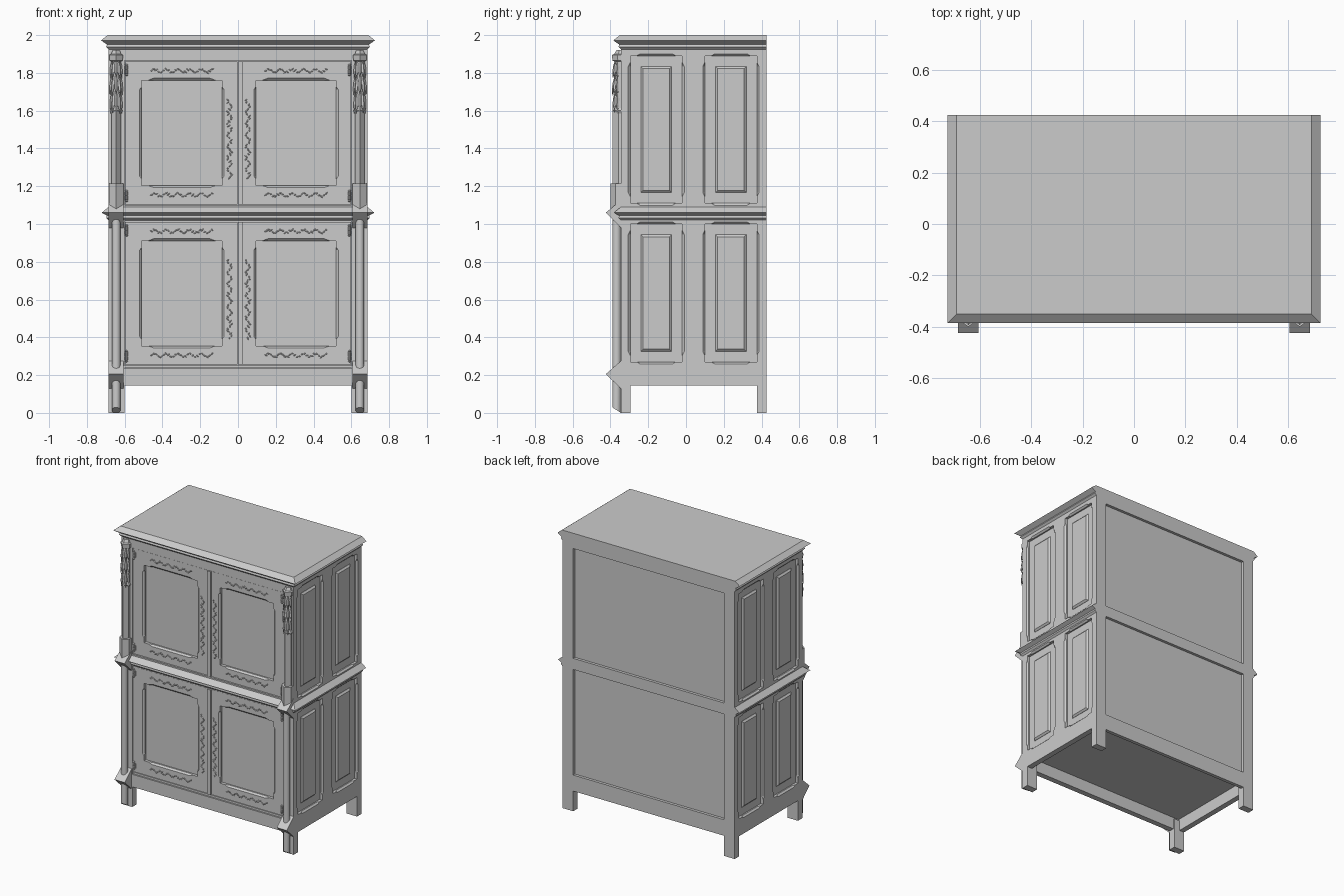
import bpy, bmesh, math, random
from mathutils import Vector

if "Cube" in bpy.data.objects:
    bpy.data.objects.remove(bpy.data.objects["Cube"])

random.seed(4)


def finish(name, bm):
    bmesh.ops.recalc_face_normals(bm, faces=bm.faces)
    me = bpy.data.meshes.new(name)
    bm.to_mesh(me)
    bm.free()
    ob = bpy.data.objects.new(name, me)
    bpy.context.collection.objects.link(ob)
    return ob


def loft(bm, rings):
    """Closed skin through equal-length rings of points."""
    vs = [[bm.verts.new(p) for p in r] for r in rings]
    n = len(vs[0])
    for a, b in zip(vs, vs[1:]):
        for i in range(n):
            bm.faces.new((a[i], a[(i + 1) % n], b[(i + 1) % n], b[i]))
    bm.faces.new(vs[0][::-1])
    bm.faces.new(vs[-1])


def add_box(bm, x0, x1, y0, y1, z0, z1):
    loft(bm, [[(x0, y0, z), (x1, y0, z), (x1, y1, z), (x0, y1, z)] for z in (z0, z1)])


def box(name, *dims):
    bm = bmesh.new()
    add_box(bm, *dims)
    return finish(name, bm)


def prism(name, section, z0, z1, cx=0.0):
    bm = bmesh.new()
    loft(bm, [[(cx + x, y, z) for x, y in section] for z in (z0, z1)])
    return finish(name, bm)


def spindle(bm, a, b, u, v, t=0.1):
    """Four-sided bar along a-b, pinched at both ends (stopped chamfers, leaves)."""
    a, b, u, v = (Vector(q) for q in (a, b, u, v))
    rings = []
    for f, s in ((0, 0.05), (t, 1), (1 - t, 1), (1, 0.05)):
        c = a.lerp(b, f)
        rings.append([c + u * s, c + v * s, c - u * s, c - v * s])
    loft(bm, rings)


def cut(ob, bm):
    """Boolean subtract, then bake and drop the cutter."""
    cutter = finish("cutter", bm)
    cutter.hide_render = True
    m = ob.modifiers.new("cut", "BOOLEAN")
    m.operation, m.object, m.solver, m.use_self = "DIFFERENCE", cutter, "EXACT", True
    dg = bpy.context.evaluated_depsgraph_get()
    me = bpy.data.meshes.new_from_object(ob.evaluated_get(dg))
    ob.modifiers.clear()
    ob.data = me
    bpy.data.objects.remove(cutter)


def opening(bm, p0, p1, q0, q1, at, depth, outward, point):
    """Rectangular recess with stopped chamfers; point(p, q, d) maps to 3D."""
    loft(bm, [[point(p, q, d) for p, q in ((p0, q0), (p1, q0), (p1, q1), (p0, q1))]
              for d in (at - outward * depth, at + outward * 0.03)])
    c, g = 0.011, 0.035
    n = point(0, 0, c)
    for p in (p0, p1):
        spindle(bm, point(p, q0 + g, at), point(p, q1 - g, at), point(c, 0, 0), n, 0.03)
    for q in (q0, q1):
        spindle(bm, point(p0 + g, q, at), point(p1 - g, q, at), point(0, c, 0), n, 0.08)


on_side = lambda p, q, d: (d, p, q)
on_front = lambda p, q, d: (p, d, q)
F, B, W = -0.345, 0.425, 0.685          # body front, back, half width
SIDE_Y = ((-0.295, -0.02), (0.10, 0.375))
SIDE_Z = ((0.27, 1.0), (1.11, 1.89))

# Carcass with side, back, door and underside recesses
carcass = box("carcass", -W, W, F, B, 0.145, 1.94)
bm = bmesh.new()
for s in (-1, 1):
    for y0, y1 in SIDE_Y:
        for z0, z1 in SIDE_Z:
            opening(bm, y0, y1, z0, z1, s * W, 0.02, s, on_side)
for z0, z1 in ((0.26, 1.02), (1.10, 1.89)):
    add_box(bm, -0.60, 0.60, B - 0.02, B + 0.05, z0, z1)
for z0, z1 in ((0.235, 1.015), (1.10, 1.865)):
    add_box(bm, -0.60, 0.60, F - 0.05, -0.318, z0, z1)
add_box(bm, -0.645, 0.645, -0.305, 0.40, 0.05, 0.232)
cut(carcass, bm)

# Raised fields of the side panels
for s in (-1, 1):
    for y0, y1 in SIDE_Y:
        for z0, z1 in SIDE_Z:
            bm = bmesh.new()
            rings = []
            for x, i in ((0.66, 0.056), (0.667, 0.056), (0.678, 0.068)):
                a, b, c, d = y0 + i, y1 - i, z0 + i, z1 - i
                rings.append([(s * x, a, c), (s * x, b, c), (s * x, b, d), (s * x, a, d)])
            loft(bm, rings)
            finish("side_panel_field", bm)


# Crown and waist mouldings, flush at the back
def moulding(name, profile):
    bm = bmesh.new()
    loft(bm, [[(-W - o, F - o, z), (W + o, F - o, z), (W + o, B, z), (-W - o, B, z)]
              for o, z in profile])
    finish(name, bm)


moulding("crown_moulding", [(0, 1.925), (0.013, 1.938), (0.008, 1.95), (0.04, 1.972), (0.005, 2.0)])
moulding("waist_moulding", [(0, 1.02), (0.012, 1.032), (0.01, 1.045), (0.037, 1.06), (0, 1.09)])
box("lower_door_sill", -0.60, 0.60, -0.338, -0.31, 0.237, 0.251)

# Doors with panel openings, carving, hinges and centre strips
for z0, z1 in ((0.255, 1.011), (1.104, 1.861)):
    for s in (-1, 1):
        door = box("door", *sorted((0.003 * s, 0.598 * s)), -0.339, -0.315, z0, z1)
        p0, p1 = (-0.51, -0.085) if s < 0 else (0.095, 0.52)
        bm = bmesh.new()
        opening(bm, p0, p1, z0 + 0.10, z1 - 0.10, -0.339, 0.06, -1, on_front)
        cut(door, bm)

        # Shallow scrolling leaf relief
        bm = bmesh.new()

        def leaf(x, z, ang, ln):
            dx, dz = math.cos(ang) * ln, math.sin(ang) * ln
            w = 0.0035
            spindle(bm, (x - dx, -0.339, z - dz), (x + dx, -0.339, z + dz),
                    (-math.sin(ang) * w, 0, math.cos(ang) * w), (0, 0.0025, 0), 0.4)

        cx = -0.045 if s < 0 else 0.052
        for i in range(34):
            leaf(cx + 0.011 * math.sin(i * 1.3), z0 + 0.14 + i * 0.0125,
                 random.uniform(0.4, 2.7), random.uniform(0.006, 0.011))
        for zc in (z0 + 0.05, z1 - 0.05):
            for i in range(26):
                leaf((p0 + p1) / 2 - 0.16 + i * 0.0128, zc + 0.009 * math.sin(i * 1.3),
                     random.uniform(-0.9, 0.9), random.uniform(0.006, 0.011))
        finish("door_carving", bm)

        for zc in (z0 + 0.045, z1 - 0.045):
            bm = bmesh.new()
            hx = s * 0.59
            loft(bm, [[(hx + r * math.cos(k * math.pi / 4), -0.343 + r * math.sin(k * math.pi / 4), zc + h)
                       for k in range(8)]
                      for h, r in ((-.032, .003), (-.027, .008), (-.022, .005), (-.02, .008), (-.002, .008),
                                   (0, .005), (.002, .008), (.02, .008), (.022, .005), (.027, .008), (.032, .003))])
            add_box(bm, *sorted((hx, hx - s * 0.014)), -0.343, -0.335, zc - 0.018, zc + 0.018)
            finish("hinge", bm)
    box("door_centre_strip", 0.0, 0.026, -0.350, -0.33, z0, z1)

# Legs, corner columns, brackets and carved drops
for s in (-1, 1):
    cx = s * 0.645
    lx = sorted((s * 0.60, s * W))
    box("front_leg", *lx, F, -0.295, 0, 0.22)
    box("back_leg", *lx, 0.375, B, 0, 0.22)

    circle = [(0.023 * math.cos(k * math.pi / 8), -0.367 + 0.023 * math.sin(k * math.pi / 8))
              for k in range(16)]
    # foot column, cut off at a slant
    bm = bmesh.new()
    loft(bm, [[(cx + x, y, max(0, (F - y) * 0.65)) for x, y in circle],
              [(cx + x, y, 0.2) for x, y in circle]])
    cols = [finish("foot_column", bm), prism("lower_column", circle, 0.2, 1.04, cx)]
    for ob in cols:
        bpy.ops.object.select_all(action="DESELECT")
        ob.select_set(True)
        bpy.context.view_layer.objects.active = ob
        bpy.ops.object.shade_smooth_by_angle(angle=math.radians(35))

    for name, prof in (("lower_bracket", ((F, .13), (-.425, .205), (F, .275))),
                       ("waist_bracket", ((F, .98), (-.425, 1.06), (F, 1.125)))):
        bm = bmesh.new()
        loft(bm, [[(x, y, z) for y, z in ((F + .01, prof[0][1]),) + prof + ((F + .01, prof[2][1]),)]
                  for x in (cx - 0.04, cx + 0.04)])
        finish(name, bm)

    def section(w, shoulder, tip):
        return [(-w, F + .005), (-w, shoulder), (0, tip), (w, shoulder), (w, F + .005)]

    prism("upper_column_block", section(.038, -.372, -.40), 1.07, 1.215, cx)
    prism("upper_column", section(.026, -.358, -.388), 1.2, 1.62, cx)

    # drop core and cap
    bm = bmesh.new()
    loft(bm, [[(cx + x * k, F + (y - F) * k, z) for x, y in section(.036, -.362, -.392)]
              for z, k in ((1.545, .1), (1.60, .95), (1.615, .7), (1.86, .7), (1.865, .95),
                           (1.895, 1.0), (1.9, .75), (1.92, .5))])
    finish("drop_core", bm)
    # three tiers of hanging petals
    bm = bmesh.new()
    for zt, zb, r in ((1.87, 1.77, .03), (1.79, 1.68, .034), (1.71, 1.585, .03)):
        for a in (-1, -0.5, 0, 0.5, 1):
            dx, dy = math.sin(a * 1.35), -math.cos(a * 1.35)
            spindle(bm, (cx + dx * .022, F - .012 + dy * .018, zt),
                    (cx + dx * r, F - .012 + dy * r, zb),
                    (-dy * .009, dx * .009, 0), (dx * .007, dy * .007, 0), 0.35)
    finish("drop_petals", bm)
